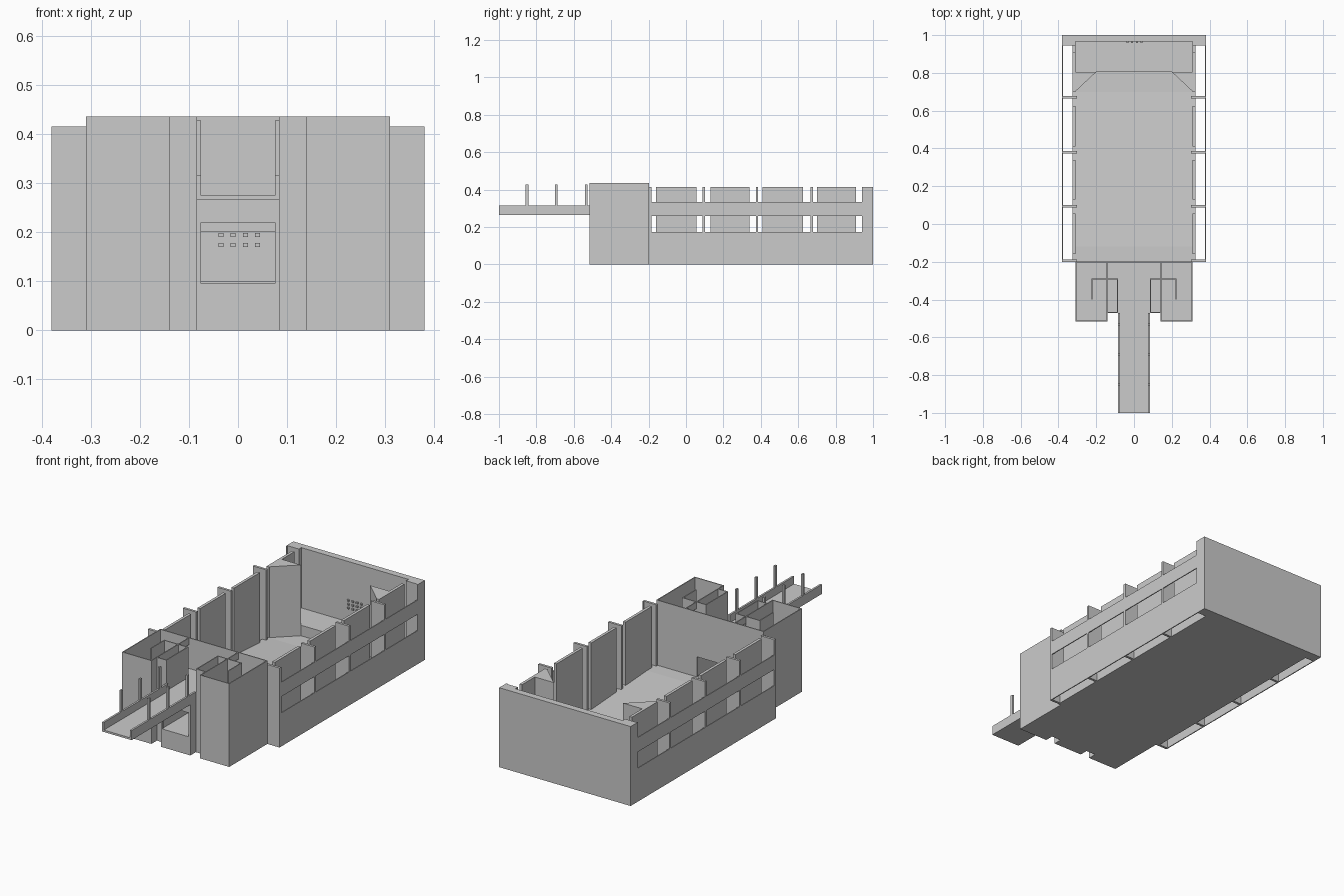
import bpy
import bmesh

cube = bpy.data.objects.get("Cube")
if cube:
    bpy.data.objects.remove(cube, do_unlink=True)

TOP, TALL, FLOOR, DECK = 0.415, 0.435, 0.095, 0.265
THIN = 0.005


def finish(name, bm, mirror):
    bmesh.ops.recalc_face_normals(bm, faces=bm.faces)
    mesh = bpy.data.meshes.new(name)
    bm.to_mesh(mesh)
    bm.free()
    obj = bpy.data.objects.new(name, mesh)
    bpy.context.collection.objects.link(obj)
    if mirror:
        obj.modifiers.new("Mirror", 'MIRROR')
    return obj


def boxes(name, spans, mirror=False):
    """Boxes given as (x0, x1, y0, y1, z0, z1), joined into one part."""
    bm = bmesh.new()
    for x0, x1, y0, y1, z0, z1 in spans:
        verts = bmesh.ops.create_cube(bm, size=1)["verts"]
        for v in verts:
            v.co.x = x1 if v.co.x > 0 else x0
            v.co.y = y1 if v.co.y > 0 else y0
            v.co.z = z1 if v.co.z > 0 else z0
    return finish(name, bm, mirror)


def prism(name, points, offset, mirror=False):
    """A flat outline pushed along an offset."""
    bm = bmesh.new()
    face = bm.faces.new([bm.verts.new(p) for p in points])
    new = bmesh.ops.extrude_face_region(bm, geom=[face])["geom"]
    bmesh.ops.translate(bm, vec=offset,
                        verts=[g for g in new if isinstance(g, bmesh.types.BMVert)])
    return finish(name, bm, mirror)


# Hall floor: level at the entrance, sloping down towards the stage
profile = [(-0.2, 0), (1, 0), (1, 0.045), (0.7, 0.045), (-0.12, FLOOR), (-0.2, FLOOR)]
prism("raked_floor", [(-0.325, y, z) for y, z in profile], (0.65, 0, 0))
boxes("stage", [(-0.31, 0.31, 0.805, 0.965, 0.02, 0.1)])

# Splayed corners beside the stage
prism("splay_wall", [(0.312, 0.7, 0.02), (0.2, 0.805, 0.02), (0.312, 0.805, 0.02)],
      (0, 0, TOP - 0.02), True)

# Back wall with thicker ends and a cluster of small pegs
boxes("back_wall", [(-0.38, 0.38, 0.965, 1, 0, TOP)])
boxes("back_pilaster", [(0.31, 0.38, 0.945, 0.966, 0, TOP)], True)
pegs = []
for col in range(4):
    for row in range(3):
        x, z = -0.04 + col * 0.025, 0.17 + row * 0.02
        pegs.append((x, x + 0.01, 0.957, 0.966, z, z + 0.008))
boxes("wall_pegs", pegs)

# Inner side panels with gaps between them
panels = [(-0.16, 0.055), (0.13, 0.34), (0.41, 0.625), (0.7, 0.91)]
boxes("side_panel", [(0.31, 0.325, a, b, 0.02, TOP) for a, b in panels], True)

# Buttress fins joining panels and outer screens
boxes("buttress_fin", [(0.303, 0.38, y, y + 0.013, 0, TOP)
                       for y in (-0.2, 0.088, 0.373, 0.665)], True)

# Outer screens with one long slot and an open top
boxes("outer_screen", [
    (0.375, 0.38, -0.2, 0.95, 0, 0.175),
    (0.375, 0.38, -0.2, 0.95, 0.26, 0.335),
    (0.375, 0.38, -0.2, -0.185, 0, TOP),
    (0.375, 0.38, 0.94, 0.95, 0, TOP)], True)

# Front wall of the hall with a doorway
boxes("hall_front_wall", [
    (-0.31, 0.31, -0.203, -0.198, 0.2, TALL),
    (-0.31, -0.075, -0.203, -0.198, 0, 0.2),
    (0.075, 0.31, -0.203, -0.198, 0, 0.2)])

# Entrance base and upper floor
boxes("entrance_base", [
    (-0.14, 0.14, -0.47, -0.2, 0, FLOOR),
    (-0.085, 0.085, -0.515, -0.47, 0, FLOOR)])
boxes("entrance_upper_floor", [(-0.14, 0.14, -0.47, -0.2, DECK, DECK + 0.01)])

# Open topped towers, with a doorway in the inner wall
boxes("tower", [
    (0.14, 0.31, -0.515, -0.2, 0, DECK + 0.01),
    (0.31 - THIN, 0.31, -0.515, -0.2, DECK, TALL),
    (0.14, 0.31, -0.515, -0.515 + THIN, DECK, TALL),
    (0.14, 0.14 + THIN, -0.515, -0.285, DECK, TALL),
    (0.14, 0.14 + THIN, -0.285, -0.2, 0.4, TALL)], True)

# Hooked partition walls on the upper floor
boxes("partition", [
    (0.085, 0.085 + THIN, -0.47, -0.288, DECK, TALL),
    (0.085, 0.225, -0.293, -0.288, DECK, TALL),
    (0.22, 0.225, -0.4, -0.288, DECK, TALL)], True)

# Entrance front, and the lower porch around its door
boxes("entrance_front", [(0.085, 0.14, -0.47, -0.465, 0, TALL)], True)
boxes("porch_side", [
    (0.08, 0.085, -0.515, -0.2, 0, DECK),
    (0.075, 0.085, -0.515, -0.508, 0, DECK)], True)
boxes("porch_lintel", [(-0.085, 0.085, -0.515, -0.508, 0.22, DECK)])

# Raised walkway with kerbs and posts
boxes("walkway_deck", [(-0.085, 0.085, -1, -0.47, DECK, DECK + 0.01)])
boxes("walkway_kerb", [(0.075, 0.085, -1, -0.47, DECK, 0.315)], True)
boxes("walkway_post", [(0.075, 0.085, y, y + 0.014, DECK, 0.427)
                       for y in (-0.857, -0.7, -0.54)], True)
